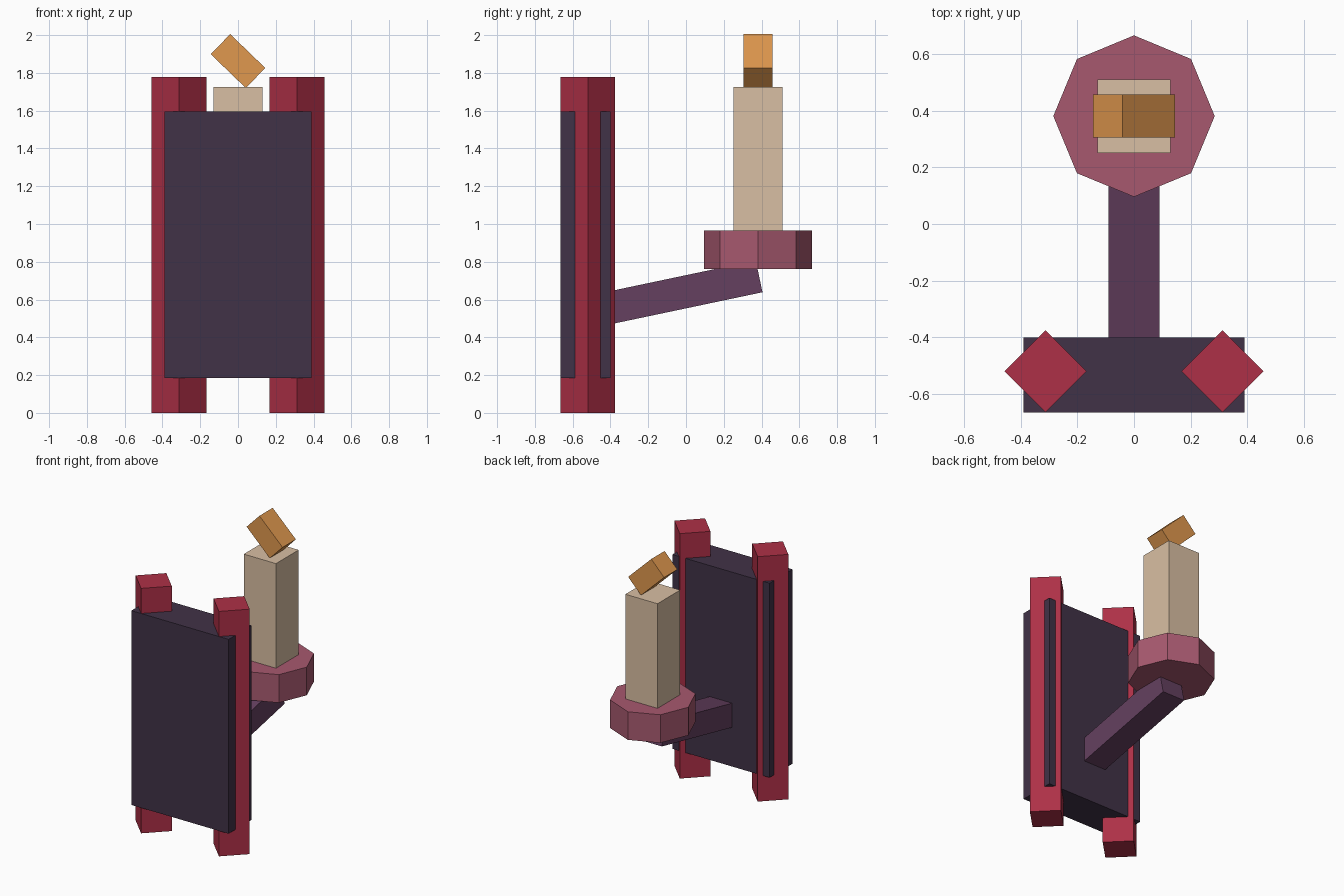
import bpy
from math import radians

cube = bpy.data.objects.get("Cube")
if cube:
    bpy.data.objects.remove(cube, do_unlink=True)


def material(name, rgb):
    """Flat material from 8-bit display values, converted to linear."""
    colour = [((c / 255 + 0.055) / 1.055) ** 2.4 for c in rgb] + [1]
    mat = bpy.data.materials.new(name)
    mat.use_nodes = True
    mat.diffuse_color = colour
    mat.node_tree.nodes["Principled BSDF"].inputs["Base Color"].default_value = colour
    return mat


def finish(name, mat):
    obj = bpy.context.object
    obj.name = name
    obj.data.materials.append(mat)
    return obj


def box(name, size, centre, mat, rotation=(0, 0, 0)):
    bpy.ops.mesh.primitive_cube_add(size=1, location=centre,
                                    rotation=[radians(a) for a in rotation])
    obj = finish(name, mat)
    obj.scale = size
    return obj


crimson = material("crimson post", (174, 48, 71))
dark = material("dark plum panel", (65, 50, 71))
purple = material("purple arm", (101, 64, 96))
rose = material("rose bowl", (167, 89, 111))
tan = material("tan shaft", (217, 191, 163))
orange = material("orange flame", (224, 152, 78))

# Wall mount: a panel held by two posts set on edge
box("wall_panel", (0.78, 0.264, 1.41), (0, -0.533, 0.89), dark)
for side, sign in (("left", 1), ("right", -1)):
    box(side + "_post", (0.205, 0.205, 1.777), (sign * 0.3125, -0.52, 0.8885),
        crimson, (0, 0, 45))

# Sloping support arm
box("support_arm", (0.18, 0.92, 0.172), (0, -0.063, 0.628), purple, (11.9, 0, 0))

# Eight-sided bowl
bpy.ops.mesh.primitive_cylinder_add(vertices=8, radius=0.285, depth=0.204,
                                    location=(0, 0.381, 0.864))
finish("bowl", rose)

# Torch shaft and tilted flame block
box("torch_shaft", (0.258, 0.26, 0.775), (0, 0.381, 1.3375), tan)
box("flame", (0.258, 0.152, 0.148), (0, 0.381, 1.8625), orange, (0, 44, 0))
